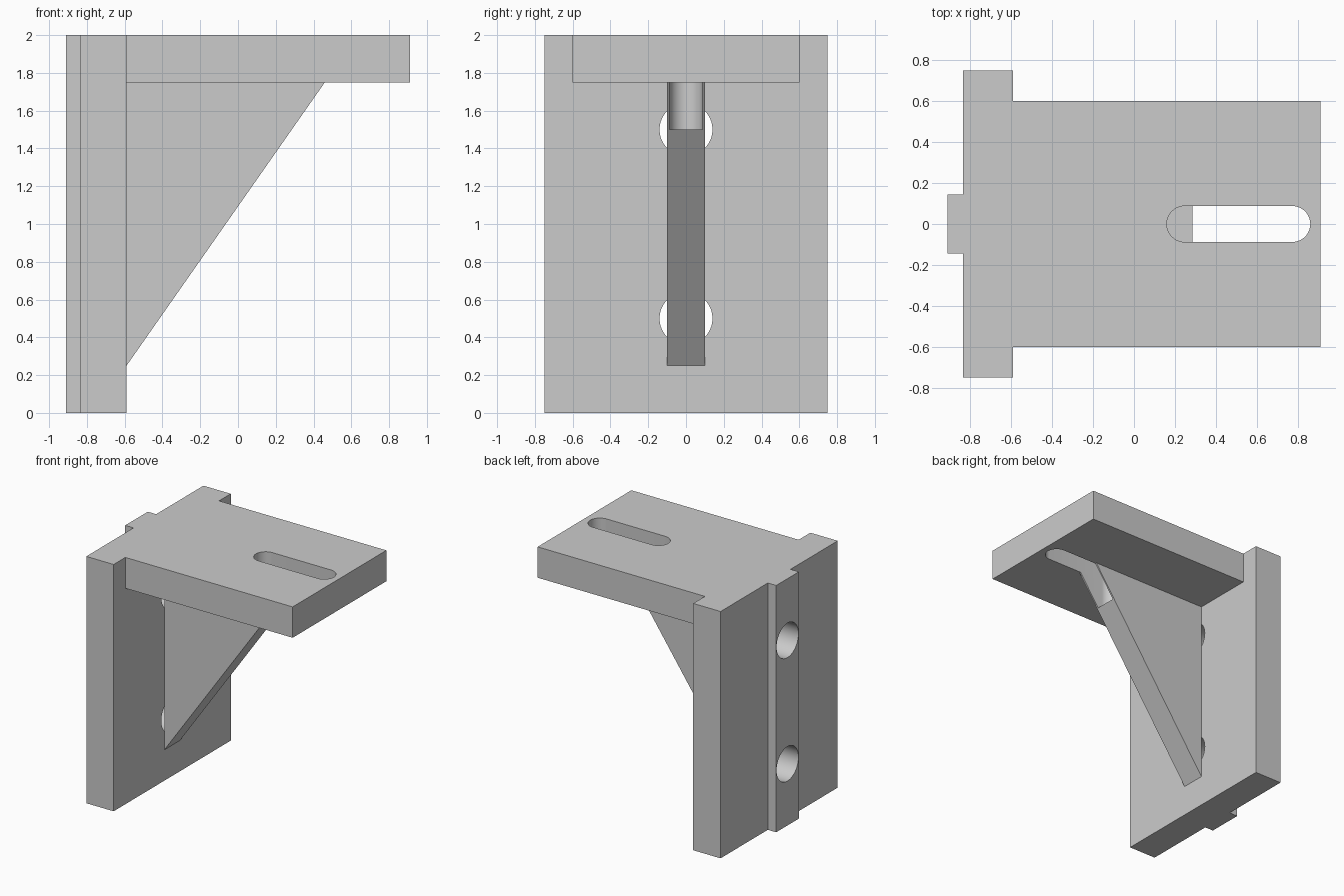
import bpy, bmesh
from math import cos, sin, pi, radians
from mathutils import Vector

if "Cube" in bpy.data.objects:
    bpy.data.objects.remove(bpy.data.objects["Cube"], do_unlink=True)

grey = bpy.data.materials.new("machined grey")
grey.use_nodes = True
COLOUR = (0.6, 0.6, 0.6, 1)
grey.diffuse_color = COLOUR
grey.node_tree.nodes["Principled BSDF"].inputs["Base Color"].default_value = COLOUR


def prism(name, outline, direction):
    """Extrude a closed outline of 3D points along a direction."""
    bm = bmesh.new()
    face = bm.faces.new([bm.verts.new(p) for p in outline])
    side = bmesh.ops.extrude_face_region(bm, geom=[face])["geom"]
    moved = [g for g in side if isinstance(g, bmesh.types.BMVert)]
    bmesh.ops.translate(bm, verts=moved, vec=Vector(direction))
    bmesh.ops.recalc_face_normals(bm, faces=bm.faces)
    mesh = bpy.data.meshes.new(name)
    bm.to_mesh(mesh)
    bm.free()
    mesh.materials.append(grey)
    obj = bpy.data.objects.new(name, mesh)
    bpy.context.scene.collection.objects.link(obj)
    return obj


def activate(obj):
    bpy.ops.object.select_all(action='DESELECT')
    obj.select_set(True)
    bpy.context.view_layer.objects.active = obj


def cut(obj, cutter):
    """Subtract the cutter from the part."""
    activate(obj)
    mod = obj.modifiers.new("cut", 'BOOLEAN')
    mod.operation = 'DIFFERENCE'
    mod.solver = 'EXACT'
    mod.object = cutter
    bpy.ops.object.modifier_apply(modifier=mod.name)


def arc(cx, cy, r, start, sweep, steps):
    return [(cx + r * cos(start + sweep * i / steps),
             cy + r * sin(start + sweep * i / steps)) for i in range(steps + 1)]


BACK, PLATE_BACK, PLATE_FRONT, TIP = -0.91, -0.835, -0.59, 0.91
SHELF_Z, TOP = 1.75, 2.0

# Upright plate with its full-height locating key
half = [(PLATE_FRONT, 0.75), (PLATE_BACK, 0.75), (PLATE_BACK, 0.145), (BACK, 0.145)]
section = half + [(x, -y) for x, y in reversed(half)]
plate = prism("back_plate", [(x, y, 0) for x, y in section], (0, 0, TOP))

# Horizontal shelf
shelf = prism("top_shelf", [(PLATE_FRONT, y, z) for y, z in
              ((-0.6, SHELF_Z), (0.6, SHELF_Z), (0.6, TOP), (-0.6, TOP))],
              (TIP - PLATE_FRONT, 0, 0))

# Triangular gusset
rib = prism("support_rib", [(x, -0.1, z) for x, z in
            ((PLATE_FRONT, 0.25), (0.46, SHELF_Z), (PLATE_FRONT, SHELF_Z))], (0, 0.2, 0))

# Two bolt holes through the plate
cutters = []
for z in (0.5, 1.5):
    ring = arc(0, z, 0.14, 0, 2 * pi, 64)[:-1]
    hole = prism("hole_cutter", [(-1.1, y, h) for y, h in ring], (0.8, 0, 0))
    cut(plate, hole)
    cutters.append(hole)

# Slot through the shelf, with clearance milled into the gusset
R = 0.0875
slot_outline = arc(0.86 - R, 0, R, -pi / 2, pi, 24) + arc(0.16 + R, 0, R, pi / 2, pi, 24)
slot = prism("slot_cutter", [(x, y, 1.5) for x, y in slot_outline], (0, 0, 0.7))
cut(shelf, slot)
cut(rib, slot)
cutters.append(slot)

for c in cutters:
    bpy.data.objects.remove(c, do_unlink=True)

# Smooth bores, crisp edges
for part in (plate, shelf, rib):
    activate(part)
    bpy.ops.object.shade_smooth_by_angle(angle=radians(30))
